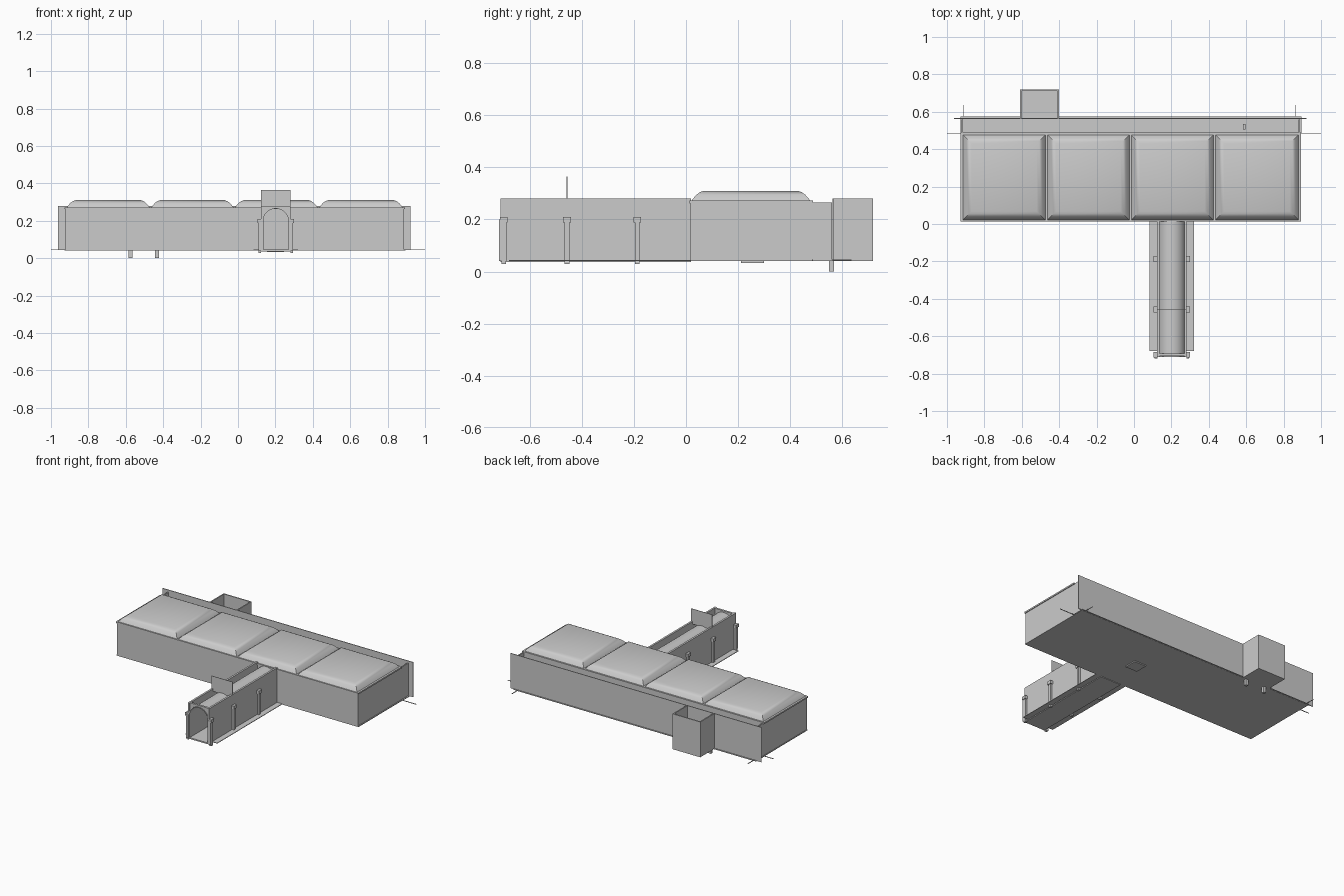
import bpy, bmesh, math

if "Cube" in bpy.data.objects:
    bpy.data.objects.remove(bpy.data.objects["Cube"])


def mesh(name, verts, faces, smooth=False):
    me = bpy.data.meshes.new(name)
    me.from_pydata(verts, [], faces)
    bm = bmesh.new()
    bm.from_mesh(me)
    bmesh.ops.recalc_face_normals(bm, faces=bm.faces)
    bm.to_mesh(me)
    bm.free()
    ob = bpy.data.objects.new(name, me)
    bpy.context.collection.objects.link(ob)
    if smooth:
        bpy.ops.object.select_all(action='DESELECT')
        ob.select_set(True)
        bpy.context.view_layer.objects.active = ob
        bpy.ops.object.shade_smooth_by_angle(angle=math.radians(35))
    return ob


def box(name, x0, x1, y0, y1, z0, z1):
    v = [(x, y, z) for z in (z0, z1) for x, y in ((x0, y0), (x1, y0), (x1, y1), (x0, y1))]
    f = [(0, 3, 2, 1), (4, 5, 6, 7)] + [(i, (i + 1) % 4, (i + 1) % 4 + 4, i + 4) for i in range(4)]
    return mesh(name, v, f)


def cushion(name, x0, x1, y0, y1, steps):
    """Stack of shrinking rectangles: a flat-topped roof with rounded edges."""
    v, f = [], []
    for d, z in steps:
        v += [(x0 + d, y0 + d, z), (x1 - d, y0 + d, z), (x1 - d, y1 - d, z), (x0 + d, y1 - d, z)]
    for k in range(len(steps) - 1):
        for i in range(4):
            a, b = 4 * k + i, 4 * k + (i + 1) % 4
            f.append((a, b, b + 4, a + 4))
    n = len(v)
    f += [(3, 2, 1, 0), (n - 4, n - 3, n - 2, n - 1)]
    return mesh(name, v, f, True)


Z0, ZT = 0.043, 0.275          # floor and wall-top heights
T = 0.005                      # sheet thickness

# Main hall
box("hall_floor", -0.925, 0.893, 0.018, 0.567, Z0 - 0.003, Z0 + 0.003)
box("hall_front_wall", -0.922, 0.885, 0.018, 0.026, Z0, 0.268)
box("hall_rear_wall", -0.922, 0.885, 0.475, 0.483, Z0, 0.268)
for x in (-0.922, 0.88):
    box("hall_end_wall", x, x + 0.008, 0.018, 0.56, Z0, 0.266)
box("roof_cornice", -0.928, 0.893, 0.013, 0.488, 0.262, 0.272)

# Four cushion roofs
edges = [-0.92, -0.468, -0.02, 0.43, 0.885]
for a, b in zip(edges, edges[1:]):
    cushion("roof_panel", a + 0.004, b - 0.004, 0.02, 0.478,
            [(0, 0.27), (0.006, 0.279), (0.02, 0.295), (0.034, 0.305), (0.048, 0.31)])

# Rear corridor and screen wall
box("rear_screen_wall", -0.963, 0.922, 0.562, 0.567, Z0, 0.28)
box("corridor_edge", -0.928, 0.896, 0.483, 0.574, Z0 - 0.002, Z0 + 0.002)
box("corridor_post", 0.582, 0.597, 0.505, 0.535, Z0, 0.22)
box("long_floor_line", -1.0, 1.0, 0.484, 0.487, Z0, Z0 + 0.004)
for x in (-0.91, 0.865):
    box("cross_floor_line", x - 0.0015, x + 0.0015, 0.48, 0.636, Z0, Z0 + 0.004)

# Open-topped rear bay
box("bay_floor", -0.61, -0.4, 0.567, 0.718, 0.04, 0.046)
box("bay_rear_wall", -0.61, -0.4, 0.71, 0.718, 0.04, 0.28)
for x in (-0.61, -0.408):
    box("bay_side_wall", x, x + 0.008, 0.567, 0.718, 0.04, 0.28)
for x in (-0.575, -0.433):
    box("bay_foot", x - 0.01, x + 0.01, 0.55, 0.568, 0.0, 0.045)

# Hatch under the floor
box("floor_hatch", 0.155, 0.245, 0.212, 0.3, 0.033, 0.044)

# Entrance tunnel: floor, side walls and barrel vault
CX, Y0, Y1 = 0.202, -0.712, 0.02
box("tunnel_apron", 0.083, 0.32, -0.68, Y1, Z0 - 0.002, Z0 + 0.002)
box("tunnel_floor", CX - 0.078, CX + 0.078, Y0, Y1, 0.036, 0.045)
R, N = 0.068, 16
arc = [(CX + R * math.cos(math.pi * i / N), 0.197 + R * math.sin(math.pi * i / N)) for i in range(N + 1)]
rim = [(CX + (R + 0.004) * math.cos(math.pi * i / N), 0.197 + (R + 0.004) * math.sin(math.pi * i / N))
       for i in range(N + 1)]
loop = arc + rim[::-1]
M = len(loop)
v = [(x, y, z) for y in (Y0, Y1) for x, z in loop]
f = [(i, (i + 1) % M, (i + 1) % M + M, i + M) for i in range(M)]
for k in (0, M):
    f += [(k + i, k + i + 1, k + M - 2 - i, k + M - 1 - i) for i in range(N)]
mesh("tunnel_vault", v, f, True)

# Arched cross ribs fill the vault up to the parapet height
ribs = (-0.7, -0.457, -0.187)
for y in ribs:
    v, f = [], []
    for yy in (y - 0.007, y + 0.007):
        v += [(x, yy, z) for x, z in rim] + [(x, yy, 0.279) for x, z in rim]
    n = N + 1
    for i in range(N):
        f += [(i, i + 1, n + i + 1, n + i), (2 * n + i, 2 * n + i + 1, 3 * n + i + 1, 3 * n + i),
              (n + i, n + i + 1, 3 * n + i + 1, 3 * n + i), (i, i + 1, 2 * n + i + 1, 2 * n + i)]
    if y == ribs[0]:
        mesh("arch_rib", v, f)

for s in (-1, 1):
    xs = sorted((CX + s * 0.067, CX + s * 0.08))
    box("tunnel_wall", *xs, Y0, Y1, 0.04, 0.28)
    # Buttresses with wider caps
    for y in ribs:
        box("buttress", *sorted((CX + s * 0.078, CX + s * 0.093)), y - 0.009, y + 0.009, 0.028, 0.19)
        box("buttress_cap", *sorted((CX + s * 0.078, CX + s * 0.098)), y - 0.015, y + 0.015, 0.188, 0.21)
box("front_stop", 0.11, 0.125, -0.718, -0.69, 0.04, 0.2)
box("front_stop", 0.28, 0.295, -0.718, -0.69, 0.04, 0.2)

# Upright panel over the tunnel
box("roof_panel_sign", 0.122, 0.28, -0.459, -0.456, 0.262, 0.365)
